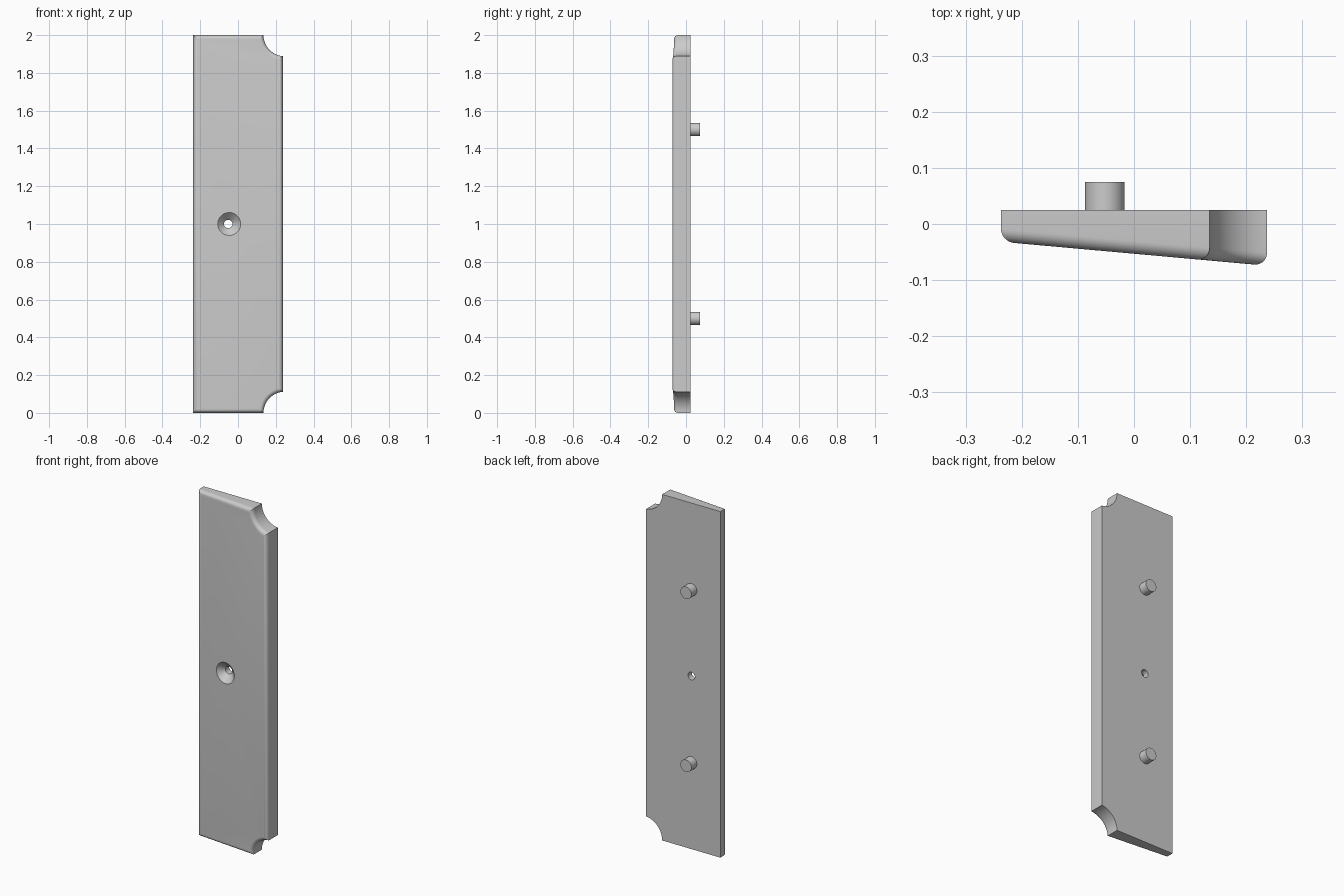
import bpy
import bmesh
from math import acos, asin, cos, sin, pi

cube = bpy.data.objects.get("Cube")
if cube:
    bpy.data.objects.remove(cube, do_unlink=True)

HALF_W, HEIGHT, BACK = 0.237, 2.0, 0.025
NOTCH_X, NOTCH_R, FILLET = 0.247, 0.112, 0.023
AXIS_X = -0.052

grey = bpy.data.materials.new("light grey")
grey.use_nodes = True
grey.diffuse_color = (0.6, 0.6, 0.6, 1)
grey.node_tree.nodes["Principled BSDF"].inputs["Base Color"].default_value = (0.6, 0.6, 0.6, 1)


def front_y(x):
    """Depth of the slanted front face."""
    return -0.053 - 0.09 * x


def outline(inset, steps=24):
    """Plate outline with two scooped corners, shrunk by inset."""
    r = NOTCH_R + inset
    a0 = pi - asin(inset / r)
    a1 = acos((HALF_W - inset - NOTCH_X) / r)
    lower = [(-HALF_W + inset, inset)]
    for i in range(steps + 1):
        a = a0 + (a1 - a0) * i / steps
        lower.append((NOTCH_X + r * cos(a), r * sin(a)))
    return lower + [(x, HEIGHT - z) for x, z in reversed(lower)]


def finish(name, bm):
    bmesh.ops.recalc_face_normals(bm, faces=bm.faces)
    mesh = bpy.data.meshes.new(name)
    bm.to_mesh(mesh)
    bm.free()
    mesh.materials.append(grey)
    obj = bpy.data.objects.new(name, mesh)
    bpy.context.collection.objects.link(obj)
    return obj


def loft(name, rings):
    """Closed solid through a list of point rings."""
    bm = bmesh.new()
    loops = [[bm.verts.new(p) for p in ring] for ring in rings]
    for a, b in zip(loops, loops[1:]):
        for i in range(len(a)):
            j = (i + 1) % len(a)
            bm.faces.new((a[i], a[j], b[j], b[i]))
    bm.faces.new(loops[0])
    bm.faces.new(loops[-1])
    return finish(name, bm)


def turned(name, profile, z, sides=48):
    """Solid of revolution about a front-to-back axis; profile is (radius, y)."""
    angles = [2 * pi * i / sides for i in range(sides)]
    return loft(name, [[(AXIS_X + r * cos(a), y, z + r * sin(a)) for a in angles]
                       for r, y in profile])


def activate(obj):
    bpy.ops.object.select_all(action="DESELECT")
    obj.select_set(True)
    bpy.context.view_layer.objects.active = obj


# Wedge plate with a rounded front rim
rings = [[(x, BACK, z) for x, z in outline(0)]]
for k in range(9):
    t = pi / 2 * k / 8
    rings.append([(x, front_y(x) + FILLET * (1 - sin(t)), z)
                  for x, z in outline(FILLET * (1 - cos(t)))])
plate = loft("plate", rings)

# Countersunk screw hole
cutter = turned("screw_hole_cutter",
                [(0.082, -0.07), (0.022, -0.01), (0.022, 0.05)], HEIGHT / 2)
cutter.hide_render = True
cut = plate.modifiers.new("screw_hole", "BOOLEAN")
cut.operation = "DIFFERENCE"
cut.solver = "EXACT"
cut.object = cutter
activate(plate)
bpy.ops.object.modifier_apply(modifier=cut.name)
bpy.data.objects.remove(cutter, do_unlink=True)

# Locating pins on the back
pins = [turned(name, [(0.035, BACK - 0.005), (0.035, 0.075)], z)
        for name, z in (("lower_pin", 0.5), ("upper_pin", 1.5))]

for obj in [plate] + pins:
    activate(obj)
    bpy.ops.object.shade_smooth_by_angle(angle=pi / 6)
